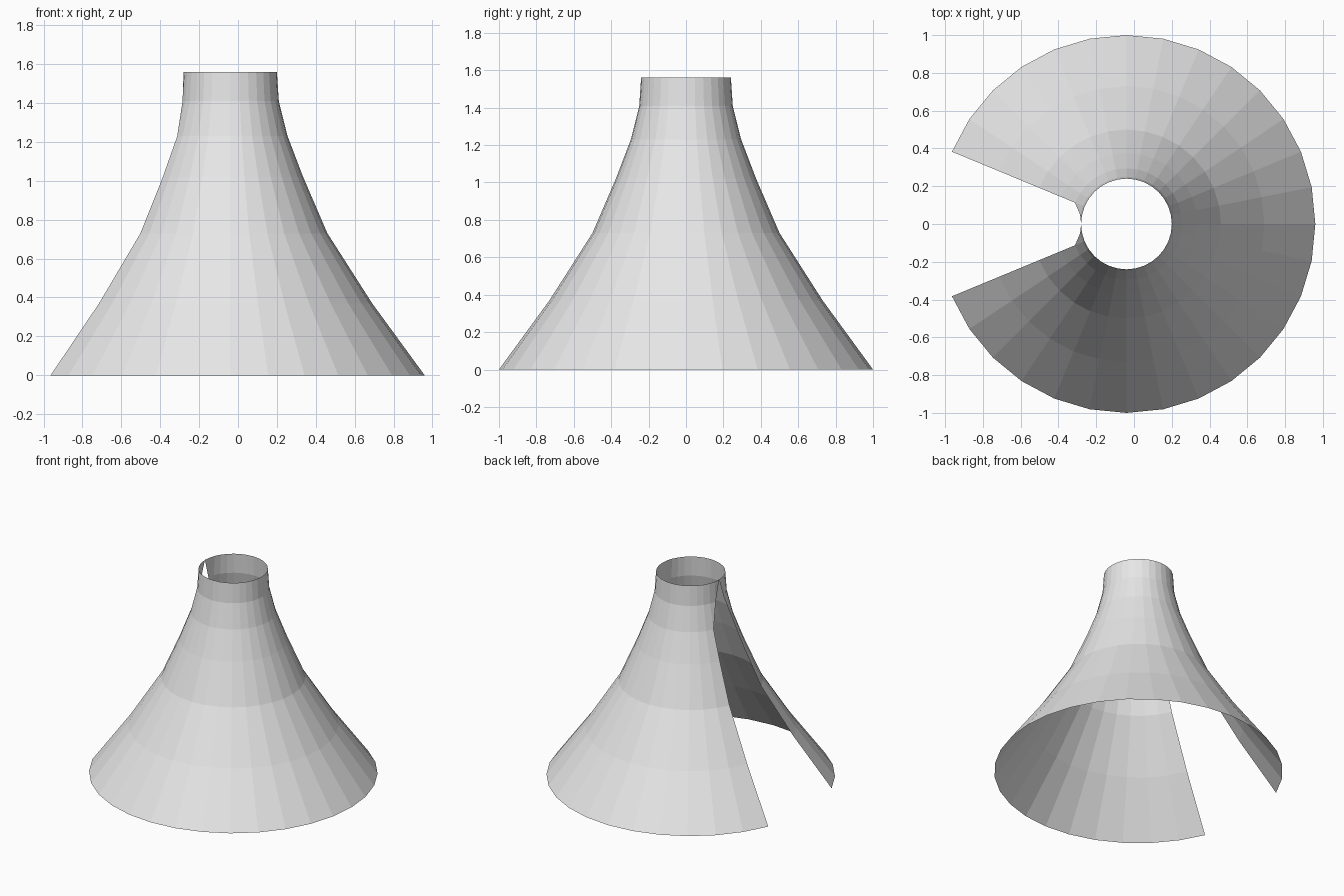
import bpy
import bmesh
from math import cos, sin, tau

cube = bpy.data.objects.get("Cube")
if cube:
    bpy.data.objects.remove(cube, do_unlink=True)

SEGMENTS = 32
CENTRE_X = -0.04

# Profile of the flared shell: radius, height, segments left open per side
PROFILE = [
    (1.0, 0.0, 2), (0.73, 0.37, 2), (0.5, 0.73, 2), (0.375, 1.02, 2),
    (0.295, 1.23, 2), (0.25, 1.41, 1), (0.24, 1.56, 0),
]

# Plain grey material
grey = bpy.data.materials.new("light grey")
grey.use_nodes = True
colour = (0.8, 0.8, 0.8, 1)
grey.diffuse_color = colour
grey.node_tree.nodes["Principled BSDF"].inputs["Base Color"].default_value = colour

# Rings of vertices, counted round from the opening on the right side
bm = bmesh.new()
rings = []
for radius, height, gap in PROFILE:
    ring = {}
    for j in range(gap, SEGMENTS - gap + 1):
        if j == SEGMENTS:
            ring[j] = ring[0]
            continue
        a = tau * j / SEGMENTS
        ring[j] = bm.verts.new((CENTRE_X - radius * cos(a), -radius * sin(a), height))
    rings.append((ring, gap))


def pick(row, j):
    """Vertex j of a ring, held at the edge of the opening."""
    ring, gap = row
    return ring[min(max(j, gap), SEGMENTS - gap)]


# Shell faces; they become triangles where the opening narrows to its tip
for low, high in zip(rings, rings[1:]):
    for j in range(SEGMENTS):
        corners = [pick(low, j), pick(low, j + 1), pick(high, j + 1), pick(high, j)]
        corners = list(dict.fromkeys(corners))
        if len(corners) > 2:
            bm.faces.new(corners)

mesh = bpy.data.meshes.new("flared_shell")
bm.to_mesh(mesh)
bm.free()
mesh.materials.append(grey)
shell = bpy.data.objects.new("flared_shell", mesh)
bpy.context.collection.objects.link(shell)
